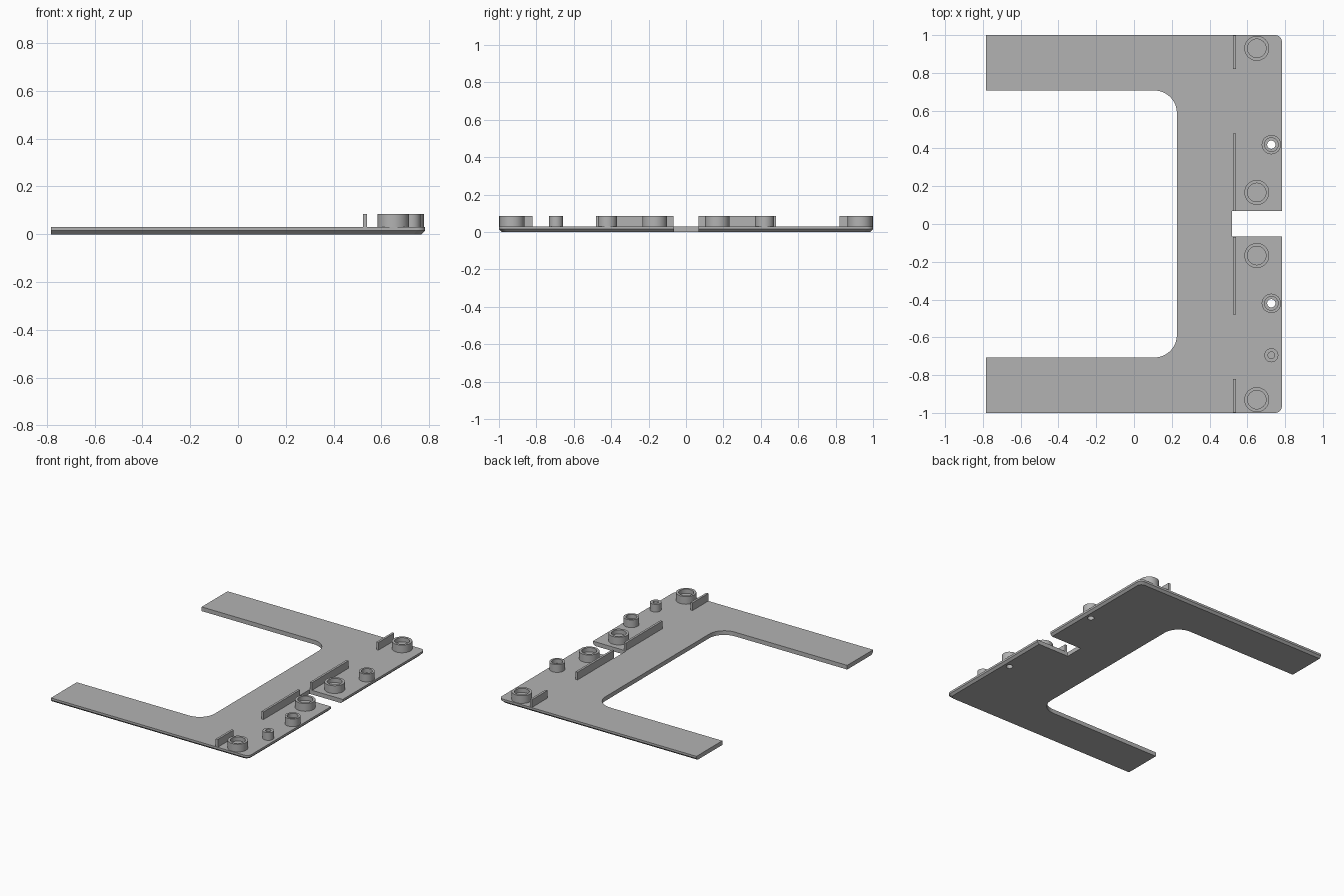
import bpy, bmesh
from math import pi, sin, cos

cube = bpy.data.objects.get("Cube")
if cube:
    bpy.data.objects.remove(cube)

mat = bpy.data.materials.new("plain_grey")
mat.use_nodes = True
GREY = (0.45, 0.45, 0.45, 1)
mat.diffuse_color = GREY
mat.node_tree.nodes["Principled BSDF"].inputs["Base Color"].default_value = GREY

TOP, DECK, SIDE = 0.085, 0.03, 0.783


def finish(name, bm, smooth=True):
    bmesh.ops.recalc_face_normals(bm, faces=bm.faces)
    me = bpy.data.meshes.new(name)
    bm.to_mesh(me)
    bm.free()
    me.materials.append(mat)
    ob = bpy.data.objects.new(name, me)
    bpy.context.collection.objects.link(ob)
    if smooth:
        bpy.ops.object.select_all(action="DESELECT")
        ob.select_set(True)
        bpy.context.view_layer.objects.active = ob
        bpy.ops.object.shade_smooth_by_angle()
    return ob


def arc(cx, cy, r, start, end, n=12):
    return [(cx + r * cos(start + (end - start) * i / n),
             cy + r * sin(start + (end - start) * i / n)) for i in range(n + 1)]


def outline(d):
    """Plate outline, with the three outer sides moved in by d."""
    x, y, r, f = SIDE - d, 1 - d, 0.035, 0.12
    pts = [(-SIDE, -y)] + arc(x - r, -y + r, r, -pi / 2, 0, 8)
    pts += [(x, -0.065), (0.52, -0.065), (0.52, 0.068), (x, 0.068)]
    pts += arc(x - r, y - r, r, 0, pi / 2, 8) + [(-SIDE, y), (-SIDE, 0.707)]
    pts += arc(0.227 - f, 0.707 - f, f, pi / 2, 0)
    pts += arc(0.227 - f, -0.707 + f, f, 0, -pi / 2)
    return pts + [(-SIDE, -0.707)]


def plate():
    bm = bmesh.new()
    rings = [[bm.verts.new((x, y, z)) for x, y in outline(d)]
             for z, d in ((0, 0.015), (0.015, 0), (DECK, 0))]
    bm.faces.new(rings[0][::-1])
    bm.faces.new(rings[-1])
    n = len(rings[0])
    for a, b in zip(rings, rings[1:]):
        for i in range(n):
            j = (i + 1) % n
            bm.faces.new((a[i], a[j], b[j], b[i]))
    return finish("base_plate", bm)


def turned(name, x, y, profile, n=40):
    """Revolve a (radius, height) profile about a vertical axis."""
    bm = bmesh.new()
    vs = [bm.verts.new((x + r, y, z)) for r, z in profile]
    edges = [bm.edges.new(p) for p in zip(vs, vs[1:])]
    bmesh.ops.spin(bm, geom=vs + edges, cent=(x, y, 0), axis=(0, 0, 1),
                   angle=2 * pi, steps=n, use_duplicate=False)
    bmesh.ops.remove_doubles(bm, verts=bm.verts, dist=1e-5)
    return finish(name, bm)


def cup(name, x, y, outer, inner, floor):
    turned(name, x, y, [(0, floor), (inner, floor), (inner, TOP),
                        (outer, TOP), (outer, DECK)])


def rib(name, y0, y1):
    bm = bmesh.new()
    bmesh.ops.create_cube(bm, size=1)
    for v in bm.verts:
        v.co = (0.531 + v.co.x * 0.016, (y0 + y1) / 2 + v.co.y * (y1 - y0),
                (DECK + TOP) / 2 + v.co.z * (TOP - DECK))
    finish(name, bm, False)


base = plate()

# Mirrored features along the mounting edge
HOLE, POST_X, POST_Y = 0.022, 0.727, 0.42
for s, side in ((-1, "front"), (1, "back")):
    cup(side + "_outer_cup", 0.65, s * 0.93, 0.066, 0.049, 0.055)
    cup(side + "_inner_cup", 0.65, s * 0.167, 0.066, 0.049, 0.055)
    rib(side + "_outer_rib", *sorted((s * 0.82, s * 0.999)))
    rib(side + "_inner_rib", *sorted((s * 0.068, s * 0.48)))

    # Screw post with a hole that runs through the plate
    turned(side + "_screw_post", POST_X, s * POST_Y,
           [(HOLE, DECK), (HOLE, 0.055), (0.036, 0.055), (0.036, TOP),
            (0.051, TOP), (0.051, DECK)])
    bm = bmesh.new()
    bmesh.ops.create_cone(bm, cap_ends=True, segments=40, radius1=HOLE,
                          radius2=HOLE, depth=0.2)
    bmesh.ops.translate(bm, verts=bm.verts, vec=(POST_X, s * POST_Y, 0))
    cutter = finish(side + "_hole_cutter", bm, False)
    cutter.hide_render = True
    mod = base.modifiers.new("screw_hole", "BOOLEAN")
    mod.object = cutter
    mod.solver = "EXACT"
    bpy.context.view_layer.objects.active = base
    bpy.ops.object.modifier_move_to_index(modifier=mod.name, index=0)
    bpy.ops.object.modifier_apply(modifier=mod.name)
    bpy.data.objects.remove(cutter)

# Single small peg
cup("small_peg", POST_X, -0.695, 0.037, 0.018, 0.05)
